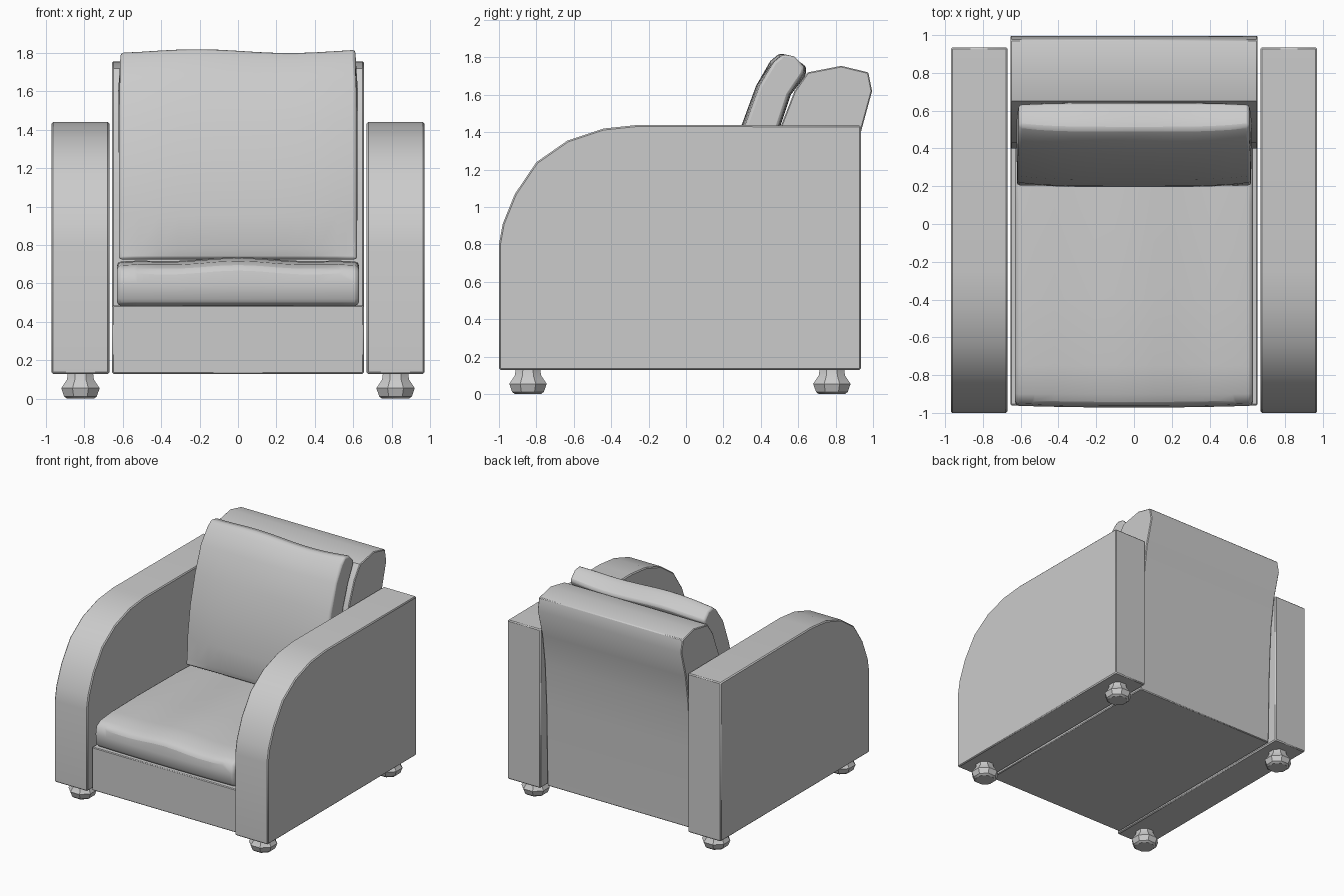
import bpy, bmesh, math

cube = bpy.data.objects.get("Cube")
if cube:
    bpy.data.objects.remove(cube, do_unlink=True)

fabric = bpy.data.materials.new("grey upholstery")
fabric.use_nodes = True
GREY = (0.6, 0.6, 0.6, 1)
fabric.diffuse_color = GREY
fabric.node_tree.nodes["Principled BSDF"].inputs["Base Color"].default_value = GREY


def finish(name, bm, bevel=0, segments=1, angle=35):
    """Turn a bmesh into a shaded object with optional bevelled corners."""
    bmesh.ops.recalc_face_normals(bm, faces=bm.faces)
    mesh = bpy.data.meshes.new(name)
    bm.to_mesh(mesh)
    bm.free()
    mesh.materials.append(fabric)
    obj = bpy.data.objects.new(name, mesh)
    bpy.context.collection.objects.link(obj)
    if bevel:
        mod = obj.modifiers.new("soft edges", "BEVEL")
        mod.width, mod.segments = bevel, segments
        mod.limit_method, mod.angle_limit = "ANGLE", math.radians(50)
    bpy.ops.object.select_all(action="DESELECT")
    obj.select_set(True)
    bpy.context.view_layer.objects.active = obj
    bpy.ops.object.shade_smooth_by_angle(angle=math.radians(angle))
    return obj


def loft(profile, x0, x1, steps=1, shape=None):
    """Sweep a side profile of (y, z) points along x, optionally reshaped."""
    bm = bmesh.new()
    rings = []
    for i in range(steps + 1):
        t = i / steps
        x = x0 + (x1 - x0) * t
        rings.append([bm.verts.new(shape(x, y, z, 2 * t - 1) if shape else (x, y, z))
                      for y, z in profile])
    n = len(profile)
    for a, b in zip(rings, rings[1:]):
        for j in range(n):
            bm.faces.new((a[j], a[(j + 1) % n], b[(j + 1) % n], b[j]))
    bm.faces.new(rings[0])
    bm.faces.new(rings[-1])
    return bm


# Arms with a rounded front shoulder
arm = [(-1, 0.13), (-1, 0.8), (-0.98, 0.91), (-0.915, 1.07), (-0.8, 1.24),
       (-0.635, 1.355), (-0.44, 1.42), (-0.25, 1.44), (0.935, 1.435), (0.935, 0.13)]
for side, label in ((1, "left"), (-1, "right")):
    finish(label + "_arm", loft(arm, side * 0.67, side * 0.97), 0.008)

# Seat base and backrest
base = [(-0.96, 0.13), (-0.96, 0.485), (0.6, 0.485), (0.6, 0.13)]
finish("seat_base", loft(base, -0.655, 0.655), 0.006)
back = [(0.4, 0.13), (0.4, 0.72), (0.43, 1.1), (0.51, 1.44), (0.58, 1.62), (0.65, 1.72),
        (0.83, 1.755), (0.975, 1.72), (0.995, 1.62), (0.935, 1.4), (0.9, 1.15),
        (0.88, 0.8), (0.865, 0.13)]
finish("backrest", loft(back, -0.655, 0.655), 0.006)


# Seat cushion, gently wavy on top and full at the front
def seat_shape(x, y, z, t):
    if z > 0.6:
        z += 0.012 * math.cos(5 * t) * (1 - t * t) - 0.012 * t ** 6
    return x, y - 0.01 * (1 - t * t) * (y < -0.9), z


seat = [(-0.93, 0.485), (-0.955, 0.52), (-0.962, 0.6), (-0.95, 0.675), (-0.9, 0.705),
        (-0.75, 0.72), (-0.4, 0.725), (0.1, 0.72), (0.42, 0.71), (0.42, 0.485)]
finish("seat_cushion", loft(seat, -0.63, 0.63, 12, seat_shape), 0.02, 2, 50)


# Back cushion, leaning with a puffed front and a wavy top
def pillow_shape(x, y, z, t):
    front = y < 0.2 + 0.35 * (z - 0.7)
    y += 0.02 * t ** 4 if front else -0.01 * t ** 4
    lift = 0.01 * math.cos(4 * t + 1.4) * (z > 1.7)
    return x * (1 - 0.015 * (z > 1.7)), y, z + lift


pillow = [(0.21, 0.725), (0.195, 0.78), (0.2, 0.95), (0.235, 1.2), (0.298, 1.44),
          (0.375, 1.65), (0.45, 1.77), (0.5, 1.812), (0.56, 1.8), (0.645, 1.74),
          (0.635, 1.705), (0.56, 1.6), (0.5, 1.42), (0.43, 1.1), (0.4, 0.725)]
finish("back_cushion", loft(pillow, -0.62, 0.62, 12, pillow_shape), 0.015, 2, 50)

# Faceted turned feet
foot = [(0.07, 0), (0.085, 0.012), (0.1, 0.055), (0.07, 0.1), (0.065, 0.14)]
for x, side in ((0.82, "left"), (-0.82, "right")):
    for y, end in ((-0.845, "front"), (0.78, "back")):
        bm = bmesh.new()
        rings = [[bm.verts.new((x + r * math.cos(math.tau * (k + 0.5) / 8) / 0.924,
                                y + r * math.sin(math.tau * (k + 0.5) / 8) / 0.924, z))
                  for k in range(8)] for r, z in foot]
        for a, b in zip(rings, rings[1:]):
            for k in range(8):
                bm.faces.new((a[k], a[(k + 1) % 8], b[(k + 1) % 8], b[k]))
        bm.faces.new(rings[0])
        bm.faces.new(rings[-1])
        finish(end + "_" + side + "_foot", bm, angle=30)
